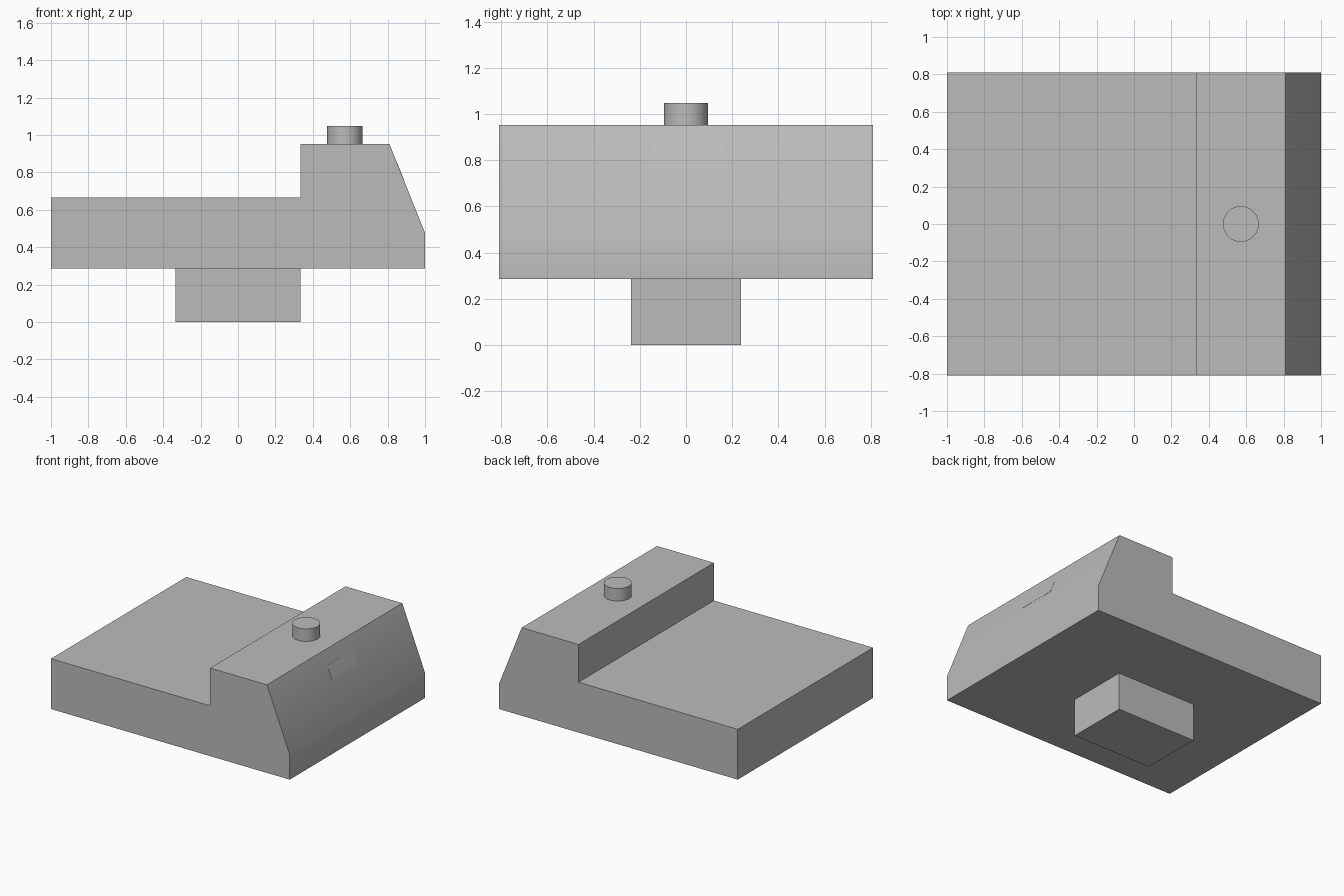
import bpy, bmesh, math
from mathutils import Vector

U = 1 / 10.5  # design unit

cube = bpy.data.objects.get("Cube")
if cube:
    bpy.data.objects.remove(cube, do_unlink=True)

GREY = (0.5, 0.5, 0.5, 1)
grey = bpy.data.materials.new("plain_grey")
grey.use_nodes = True
grey.diffuse_color = GREY
grey.node_tree.nodes["Principled BSDF"].inputs["Base Color"].default_value = GREY


def add_part(name, bm):
    bmesh.ops.recalc_face_normals(bm, faces=bm.faces)
    mesh = bpy.data.meshes.new(name)
    bm.to_mesh(mesh)
    bm.free()
    mesh.materials.append(grey)
    obj = bpy.data.objects.new(name, mesh)
    bpy.context.collection.objects.link(obj)
    bpy.ops.object.select_all(action="DESELECT")
    obj.select_set(True)
    bpy.context.view_layer.objects.active = obj
    bpy.ops.object.shade_smooth_by_angle(angle=math.radians(30))
    return obj


def extrude_profile(name, points, y0, y1):
    """Extrude an outline in x and z from y0 to y1."""
    bm = bmesh.new()
    face = bm.faces.new([bm.verts.new((x * U, y0 * U, z * U)) for x, z in points])
    new = bmesh.ops.extrude_face_region(bm, geom=[face])["geom"]
    verts = [v for v in new if isinstance(v, bmesh.types.BMVert)]
    bmesh.ops.translate(bm, verts=verts, vec=(0, (y1 - y0) * U, 0))
    return add_part(name, bm)


# Stepped body with a sloping end
slope_low, slope_high = Vector((10.5, 5)), Vector((8.5, 10))
extrude_profile("body", [(-10.5, 3), (10.5, 3), slope_low, slope_high,
                         (3.5, 10), (3.5, 7), (-10.5, 7)], -8.5, 8.5)

# Block underneath
extrude_profile("base_block", [(-3.5, 0), (3.5, 0), (3.5, 3), (-3.5, 3)], -2.5, 2.5)

# Nearly flush panel on the slope
out = Vector((5, 2)).normalized()
low, high = slope_low.lerp(slope_high, 0.6), slope_low.lerp(slope_high, 0.8)
extrude_profile("slope_panel", [low - out * 0.03, low + out * 0.01,
                                high + out * 0.01, high - out * 0.03], -1.5, 1.7)

# Round button on the raised end
bm = bmesh.new()
bmesh.ops.create_cone(bm, cap_ends=True, segments=48, radius1=U, radius2=U, depth=U)
bmesh.ops.translate(bm, verts=bm.verts, vec=(6 * U, 0, 10.5 * U))
add_part("button", bm)
